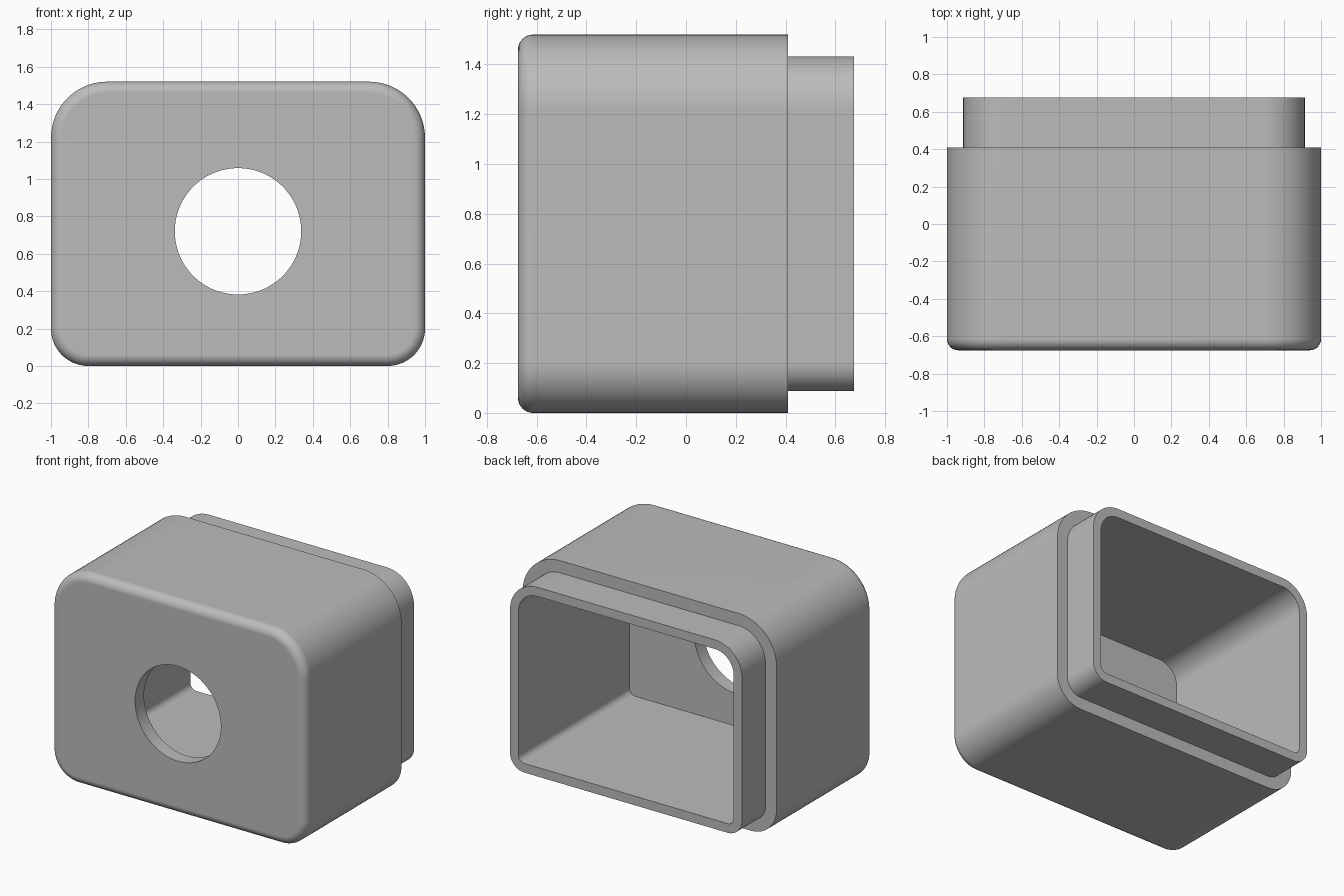
import bpy
import bmesh
from math import cos, sin, pi

cube = bpy.data.objects.get("Cube")
if cube:
    bpy.data.objects.remove(cube, do_unlink=True)

# Main dimensions
HALF_W, HEIGHT = 1.0, 1.52
TOP_R, BOTTOM_R = 0.30, 0.20
FRONT, SHOULDER, BACK = -0.675, 0.41, 0.675
EDGE_R = 0.06
LIP_INSET, CAVITY_INSET = 0.087, 0.152
WALL = 0.10
HOLE_R, HOLE_Z = 0.338, 0.72
STEPS = 16                      # points in each corner arc


def outline(inset, y):
    """Rounded rectangle, offset inward from the outer shell."""
    points = []
    for i, (sx, sz) in enumerate(((1, 1), (-1, 1), (-1, -1), (1, -1))):
        full = TOP_R if sz > 0 else BOTTOM_R
        r = full - inset
        cx = sx * (HALF_W - full)
        cz = HEIGHT - full if sz > 0 else full
        for k in range(STEPS):
            a = (i + k / (STEPS - 1)) * pi / 2
            points.append((cx + r * cos(a), y, cz + r * sin(a)))
    return points


def circle(y):
    """Round opening with the same point count as an outline."""
    n = 4 * STEPS
    return [(HOLE_R * cos((k + 0.5) * 2 * pi / n), y,
             HOLE_Z + HOLE_R * sin((k + 0.5) * 2 * pi / n)) for k in range(n)]


# Sections run from the opening, around the outside and back through the cavity
sections = [circle(FRONT)]
for j in range(9):
    a = j / 8 * pi / 2
    sections.append(outline(EDGE_R * (1 - sin(a)), FRONT + EDGE_R * (1 - cos(a))))
sections += [
    outline(0, SHOULDER),
    outline(LIP_INSET, SHOULDER),
    outline(LIP_INSET, BACK),
    outline(CAVITY_INSET, BACK),
    outline(CAVITY_INSET, FRONT + WALL),
    circle(FRONT + WALL),
]

# Loft the closed shell
bm = bmesh.new()
rings = [[bm.verts.new(p) for p in s] for s in sections]
for a, b in zip(rings, rings[1:] + rings[:1]):
    for k in range(len(a)):
        m = (k + 1) % len(a)
        bm.faces.new((a[k], a[m], b[m], b[k]))
bmesh.ops.recalc_face_normals(bm, faces=bm.faces)
mesh = bpy.data.meshes.new("housing_shell")
bm.to_mesh(mesh)
bm.free()

housing = bpy.data.objects.new("housing_shell", mesh)
bpy.context.collection.objects.link(housing)

# Plain grey material
grey = bpy.data.materials.new("plain_grey")
grey.use_nodes = True
colour = (0.5, 0.5, 0.5, 1)
grey.diffuse_color = colour
grey.node_tree.nodes["Principled BSDF"].inputs["Base Color"].default_value = colour
mesh.materials.append(grey)

# Smooth curves, sharp rims, flat walls
bpy.ops.object.select_all(action='DESELECT')
housing.select_set(True)
bpy.context.view_layer.objects.active = housing
bpy.ops.object.shade_smooth_by_angle(angle=pi / 6)
weighted = housing.modifiers.new("flat_walls", 'WEIGHTED_NORMAL')
weighted.keep_sharp = True
